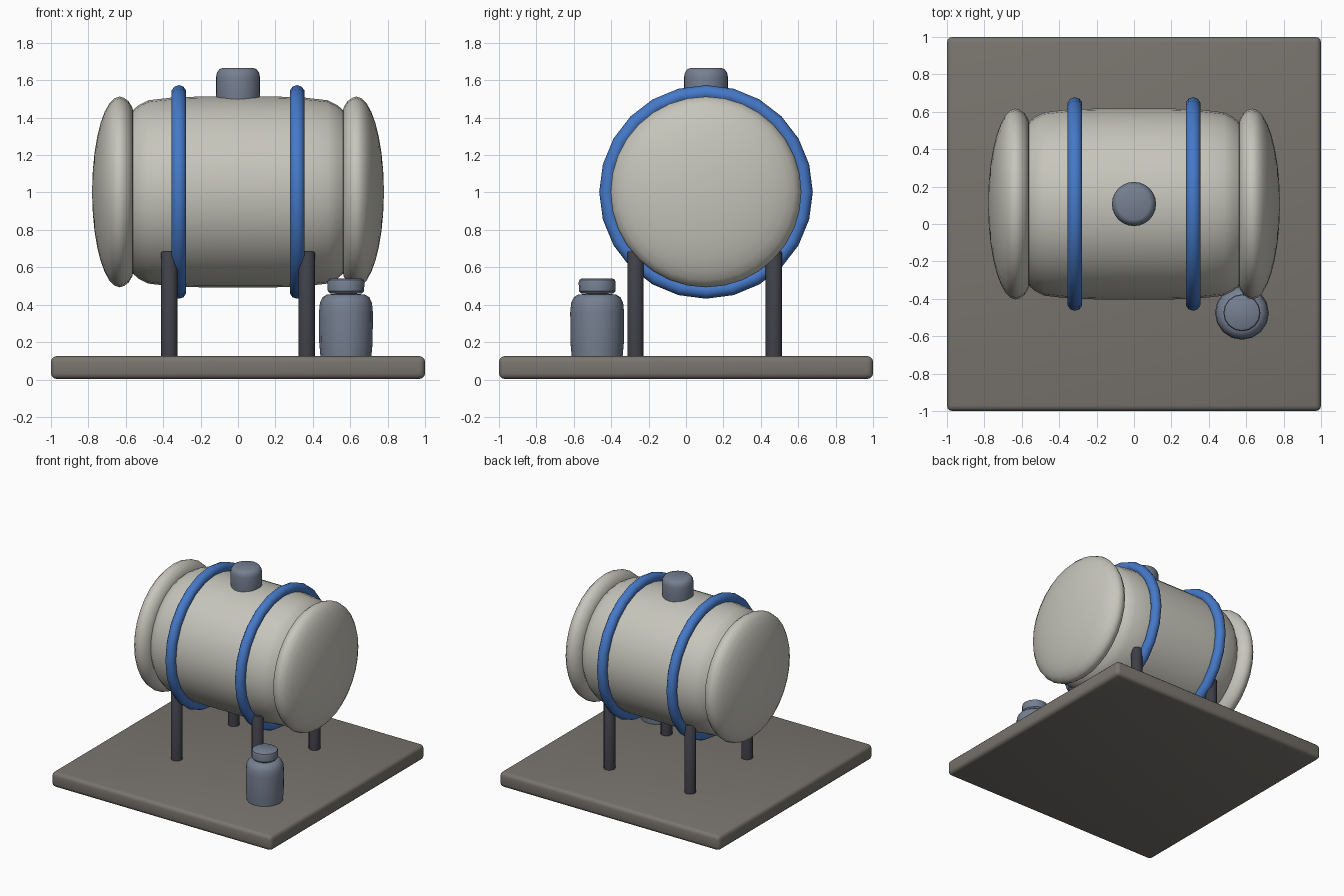
import bpy, bmesh, math
from mathutils import Matrix

if "Cube" in bpy.data.objects:
    bpy.data.objects.remove(bpy.data.objects["Cube"])

CY, CZ = 0.107, 1.003   # tank axis


def material(name, rgb):
    m = bpy.data.materials.new(name)
    m.diffuse_color = (*rgb, 1)
    m.use_nodes = True
    m.node_tree.nodes["Principled BSDF"].inputs["Base Color"].default_value = m.diffuse_color
    return m


CREAM = material("tank cream", (0.57, 0.56, 0.50))
BLUE = material("band blue", (0.06, 0.19, 0.58))
STEEL = material("cap steel", (0.18, 0.215, 0.285))
DARK = material("leg dark", (0.05, 0.05, 0.065))
STONE = material("base stone", (0.19, 0.175, 0.155))


def finish(name, bm, mat, loc, angle=40):
    bmesh.ops.recalc_face_normals(bm, faces=bm.faces)
    me = bpy.data.meshes.new(name)
    bm.to_mesh(me)
    bm.free()
    me.materials.append(mat)
    ob = bpy.data.objects.new(name, me)
    bpy.context.collection.objects.link(ob)
    ob.location = loc
    bpy.ops.object.select_all(action='DESELECT')
    ob.select_set(True)
    bpy.context.view_layer.objects.active = ob
    bpy.ops.object.shade_smooth_by_angle(angle=math.radians(angle))
    return ob


def lathe(name, profile, mat, loc, sides, axis='Z', angle=40):
    """Spin (radius, height) points round an axis; ends are closed."""
    bm = bmesh.new()
    rings = []
    for r, h in profile:
        rings.append([bm.verts.new((r * math.cos(a), r * math.sin(a), h))
                      for a in (2 * math.pi * i / sides for i in range(sides))])
    for lo, hi in zip(rings, rings[1:]):
        for i in range(sides):
            j = (i + 1) % sides
            bm.faces.new((lo[i], lo[j], hi[j], hi[i]))
    bm.faces.new(rings[0])
    bm.faces.new(rings[-1])
    if axis != 'Z':
        turn = math.pi / 2 if axis == 'X' else -math.pi / 2
        bmesh.ops.rotate(bm, verts=bm.verts, matrix=Matrix.Rotation(turn, 3, 'Y'))
    return finish(name, bm, mat, loc, angle)


# Base slab with rounded edges
bm = bmesh.new()
bmesh.ops.create_cube(bm, size=1)
bmesh.ops.scale(bm, verts=bm.verts, vec=(2, 2, 0.122))
bmesh.ops.bevel(bm, geom=bm.edges[:], offset=0.03, segments=3, profile=0.5, affect='EDGES')
finish("base_slab", bm, STONE, (0, 0, 0.064))

# Tank barrel, tapering gently at both ends
half = [(0.51, 0.2), (0.505, 0.35), (0.49, 0.48), (0.465, 0.53), (0.43, 0.57), (0.40, 0.60)]
barrel = [(r, -x) for r, x in reversed(half)] + half
lathe("tank_barrel", barrel, CREAM, (0, CY, CZ), 32, 'X')

# Domed ends: rounded rim then a shallow ellipse
dome = [(0.40, 0.558), (0.45, 0.564), (0.485, 0.585), (0.503, 0.61)]
for i in range(9):
    t = math.radians(88) * i / 8
    dome.append((0.51 * math.cos(t), 0.633 + 0.147 * math.sin(t)))
for side, axis in ((1, 'X'), (-1, '-X')):
    tag = "right" if side > 0 else "left"
    lathe(f"tank_end_{tag}", dome, CREAM, (0, CY, CZ), 32, axis)

    # Blue hoop round the barrel
    bpy.ops.mesh.primitive_torus_add(
        major_radius=0.53, minor_radius=0.041, major_segments=24, minor_segments=10,
        location=(side * 0.316, CY, CZ), rotation=(0, math.pi / 2, 0))
    hoop = bpy.context.object
    hoop.name = f"hoop_{tag}"
    hoop.data.materials.append(BLUE)
    bpy.ops.object.shade_smooth_by_angle(angle=math.radians(60))

    # Legs
    for dy, end in ((-0.37, "front"), (0.37, "back")):
        lathe(f"leg_{end}_{tag}", [(0.044, 0.1), (0.044, 0.678), (0.038, 0.685)],
              DARK, (side * 0.367, 0.1 + dy, 0), 12)

# Filler cap on top
lathe("filler_cap", [(0.112, 1.46), (0.118, 1.53), (0.118, 1.615), (0.113, 1.64),
                     (0.10, 1.658), (0.085, 1.665)], STEEL, (0, CY, 0), 24)

# Small bottle beside the tank
BX, BY = 0.577, -0.475
lathe("bottle_body", [(0.136, 0.12), (0.143, 0.20), (0.144, 0.36), (0.139, 0.41),
                      (0.125, 0.44), (0.10, 0.455), (0.06, 0.457)], STEEL, (BX, BY, 0), 16)
lathe("bottle_neck", [(0.06, 0.45), (0.06, 0.475)], STEEL, (BX, BY, 0), 16)
lathe("bottle_cap", [(0.085, 0.46), (0.097, 0.472), (0.099, 0.52), (0.095, 0.533),
                     (0.083, 0.54)], STEEL, (BX, BY, 0), 16)
